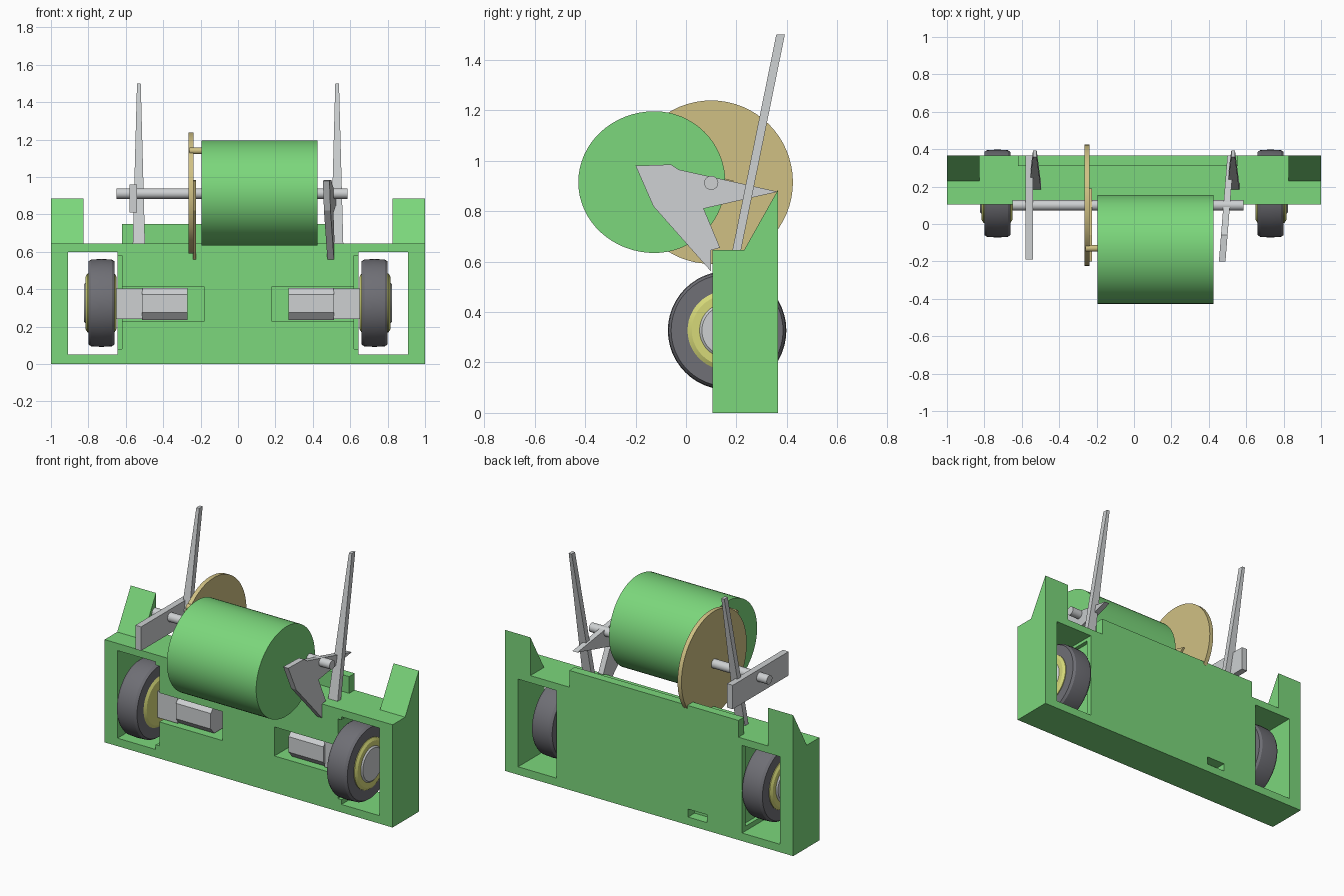
import bpy, math
from math import radians

old = bpy.data.objects.get("Cube")
if old:
    bpy.data.objects.remove(old, do_unlink=True)


def material(name, rgb):
    m = bpy.data.materials.new(name)
    m.use_nodes = True
    m.diffuse_color = (*rgb, 1)
    m.node_tree.nodes["Principled BSDF"].inputs["Base Color"].default_value = (*rgb, 1)
    return m


GREEN = material("green", (0.2, 0.68, 0.2))
GREY = material("light grey", (0.61, 0.63, 0.64))
RUBBER = material("dark rubber", (0.16, 0.16, 0.18))
TAN = material("tan", (0.63, 0.53, 0.23))
YELLOW = material("yellow", (0.67, 0.69, 0.19))


def mesh(name, verts, faces, mat):
    me = bpy.data.meshes.new(name)
    me.from_pydata(verts, [], faces)
    me.update()
    ob = bpy.data.objects.new(name, me)
    bpy.context.collection.objects.link(ob)
    if mat:
        me.materials.append(mat)
    return ob


def prism(name, profile, x0, x1, mat, lean=0.0):
    """Extrude a (y, z) profile along x; lean shears x with y."""
    if x0 > x1:
        x0, x1 = x1, x0
    n = len(profile)
    area = sum(profile[i - 1][0] * profile[i][1] - profile[i][0] * profile[i - 1][1] for i in range(n))
    if area < 0:
        profile = profile[::-1]
    verts = [(x + lean * y, y, z) for x in (x0, x1) for y, z in profile]
    faces = [list(range(n))[::-1], list(range(n, 2 * n))]
    faces += [(i, (i + 1) % n, n + (i + 1) % n, n + i) for i in range(n)]
    return mesh(name, verts, faces, mat)


def box(name, x, y, z, mat):
    return prism(name, [(y[0], z[0]), (y[1], z[0]), (y[1], z[1]), (y[0], z[1])], x[0], x[1], mat)


def smooth(ob):
    bpy.ops.object.select_all(action='DESELECT')
    ob.select_set(True)
    bpy.context.view_layer.objects.active = ob
    bpy.ops.object.shade_smooth_by_angle(angle=radians(30))


def lathe(name, rings, y, z, mat, n=48, side=1):
    """Revolve (x, radius) rings about an axis along x, with closed ends."""
    rings = sorted((x * side, r) for x, r in rings)
    verts, faces = [], []
    for x, r in rings:
        for i in range(n):
            a = 2 * math.pi * i / n
            verts.append((x, y + r * math.cos(a), z + r * math.sin(a)))
    for k in range(len(rings) - 1):
        for i in range(n):
            j = (i + 1) % n
            faces.append((k * n + i, k * n + j, (k + 1) * n + j, (k + 1) * n + i))
    faces.append(list(range(n))[::-1])
    faces.append(list(range((len(rings) - 1) * n, len(rings) * n)))
    ob = mesh(name, verts, faces, mat)
    smooth(ob)
    return ob


def cut(target, *spans):
    cutter = box("cutter", *spans, None)
    cutter.hide_render = True
    mod = target.modifiers.new("cut", 'BOOLEAN')
    mod.operation, mod.solver, mod.object = 'DIFFERENCE', 'EXACT', cutter
    bpy.context.view_layer.objects.active = target
    bpy.ops.object.modifier_apply(modifier=mod.name)
    bpy.data.objects.remove(cutter, do_unlink=True)


# Chassis with wheel openings, motor pockets and a rear slot
chassis = box("chassis", (-1, 1), (0.105, 0.365), (0, 0.645), GREEN)
for s in (-1, 1):
    cut(chassis, (s * 0.645, s * 0.91), (0, 0.5), (0.05, 0.6))
    cut(chassis, (s * 0.62, s * 0.7), (0, 0.33), (0.08, 0.58))
    cut(chassis, (s * 0.18, s * 0.7), (0, 0.3), (0.23, 0.412))
cut(chassis, (-0.4, -0.27), (0.3, 0.5), (0.05, 0.1))
box("rear_rim", (-0.62, 0.555), (0.31, 0.365), (0.645, 0.75), GREEN)

for s, side in ((1, "left"), (-1, "right")):
    # Corner wedge
    prism(side + "_corner_wedge", [(0.23, 0.645), (0.365, 0.645), (0.365, 0.885)],
          s * 0.825, s, GREEN)

    # Wheel: tyre, hub and cap
    wy, wz = 0.163, 0.327
    lathe(side + "_tyre", [(0.66, 0.222), (0.675, 0.232), (0.73, 0.235), (0.785, 0.232), (0.8, 0.222)],
          wy, wz, RUBBER, side=s)
    lathe(side + "_hub", [(0.65, 0.14), (0.66, 0.157), (0.805, 0.157), (0.815, 0.14)],
          wy, wz, YELLOW, side=s)
    lathe(side + "_hub_cap", [(0.81, 0.115), (0.823, 0.1)], wy, wz, GREY, side=s)

    # Motor: gearbox and flat-sided can
    box(side + "_gearbox", (s * 0.51, s * 0.65), (0.13, 0.28), (0.24, 0.405), GREY)
    prism(side + "_motor", [(0.115, 0.275), (0.115, 0.372), (0.15, 0.408), (0.25, 0.408),
                            (0.29, 0.372), (0.29, 0.275), (0.25, 0.235), (0.15, 0.235)],
          s * 0.27, s * 0.512, GREY)

    # Tapered leaning pole
    verts = [(s * 0.53 + dx * w, y + dy * 0.017, z)
             for w, y, z in ((0.033, 0.2, 0.64), (0.01, 0.375, 1.5))
             for dx, dy in ((-1, -1), (1, -1), (1, 1), (-1, 1))]
    mesh(side + "_pole", verts, [(3, 2, 1, 0), (4, 5, 6, 7), (0, 1, 5, 4), (1, 2, 6, 5),
                                 (2, 3, 7, 6), (3, 0, 4, 7)], GREY)

# Drum, bulging slightly toward the front
drum = lathe("drum", [(-0.195, 0.281), (0.425, 0.281)], -0.125, 0.915, GREEN, n=64)
for v in drum.data.vertices:
    if v.co.y < -0.125:
        v.co.y = -0.125 + (v.co.y + 0.125) * 1.075

# Axle, drive disc and crank pin
lathe("axle", [(-0.65, 0.028), (0.585, 0.028)], 0.1, 0.912, GREY, n=24)
lathe("drive_disc", [(-0.265, 0.324), (-0.238, 0.324)], 0.1, 0.915, TAN, n=64)
lathe("crank_pin", [(-0.26, 0.018), (-0.19, 0.018)], -0.13, 1.14, TAN, n=16)

# Support arms
box("right_support_bar", (-0.58, -0.54), (-0.19, 0.365), (0.81, 0.96), GREY)
arm = [(-0.2, 0.98), (-0.06, 0.985), (-0.03, 0.965), (0.365, 0.877), (0.07, 0.81), (0.135, 0.655),
       (0.1, 0.645), (0.1, 0.56), (-0.13, 0.82)]
prism("left_support_arm", arm, 0.47, 0.505, GREY, lean=0.08)
prism("disc_arm", [(-0.2, 0.98), (-0.06, 0.985), (0.19, 0.92), (0.07, 0.81), (0.1, 0.56), (-0.13, 0.82)],
      -0.24, -0.225, TAN)
